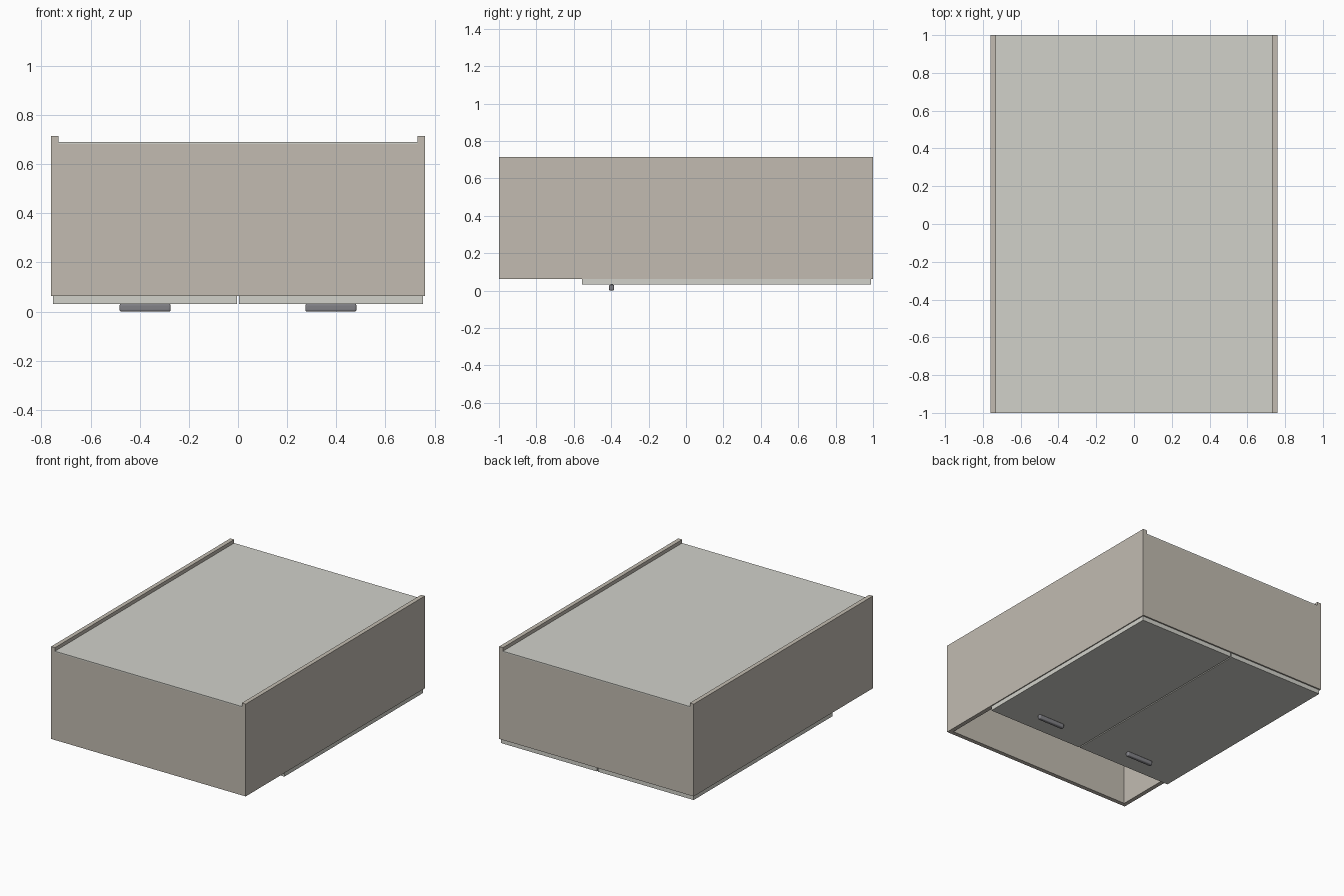
import bpy
import bmesh

if "Cube" in bpy.data.objects:
    bpy.data.objects.remove(bpy.data.objects["Cube"])


def material(name, rgb):
    m = bpy.data.materials.new(name)
    m.diffuse_color = (*rgb, 1)
    m.use_nodes = True
    m.node_tree.nodes["Principled BSDF"].inputs["Base Color"].default_value = m.diffuse_color
    return m


BODY = material("warm_grey_board", (0.54, 0.50, 0.44))
PANEL = material("pale_board", (0.64, 0.64, 0.59))
METAL = material("dark_metal", (0.22, 0.22, 0.24))


def box(name, x, y, z, mat=None):
    """Box from (min, max) ranges on each axis."""
    bm = bmesh.new()
    bmesh.ops.create_cube(bm, size=1)
    for v in bm.verts:
        v.co = [r[0] if c < 0 else r[1] for c, r in zip(v.co, (x, y, z))]
    me = bpy.data.meshes.new(name)
    bm.to_mesh(me)
    bm.free()
    ob = bpy.data.objects.new(name, me)
    bpy.context.collection.objects.link(ob)
    if mat:
        me.materials.append(mat)
    return ob


W, T, BOTTOM, BACK, TOP = 0.76, 0.03, 0.063, 0.682, 0.715

# Carcass: one-piece cross-section with raised side lips, run along y
profile = [(-W, BOTTOM), (W, BOTTOM), (W, TOP), (W - T, TOP),
           (W - T, BACK), (T - W, BACK), (T - W, TOP), (-W, TOP)]
bm = bmesh.new()
face = bm.faces.new([bm.verts.new((x, -1, z)) for x, z in profile])
ext = bmesh.ops.extrude_face_region(bm, geom=[face])
bmesh.ops.translate(bm, vec=(0, 2, 0),
                    verts=[g for g in ext["geom"] if isinstance(g, bmesh.types.BMVert)])
bmesh.ops.recalc_face_normals(bm, faces=bm.faces)
me = bpy.data.meshes.new("carcass")
bm.to_mesh(me)
bm.free()
me.materials.append(BODY)
carcass = bpy.data.objects.new("carcass", me)
bpy.context.collection.objects.link(carcass)

# Hollow interior, open on the underside
cutter = box("interior_cutter", (T - W, W - T), (T - 1, 1 - T), (0, BACK - 0.006), BODY)
cutter.hide_render = True
cutter.hide_set(True)
cut = carcass.modifiers.new("hollow", "BOOLEAN")
cut.object = cutter
cut.operation = "DIFFERENCE"
cut.solver = "EXACT"

# Back panel set between the lips
box("back_panel", (T - W, W - T), (-1, 1), (BACK, 0.69), PANEL)

# Shelf separating the open niche from the door compartment
box("niche_shelf", (T - W, W - T), (-0.55, -0.52), (BOTTOM, BACK - 0.006), BODY)

# Pair of doors, each with a rounded bar handle
for side, s in (("left", -1), ("right", 1)):
    box(side + "_door", sorted((s * 0.004, s * 0.753)), (-0.557, 0.99),
        (0.032, BOTTOM), PANEL)
    handle = box(side + "_handle", sorted((s * 0.274, s * 0.482)), (-0.411, -0.384),
                 (0, 0.032), METAL)
    bev = handle.modifiers.new("rounding", "BEVEL")
    bev.width = 0.008
    bev.segments = 4
    bpy.context.view_layer.objects.active = handle
    handle.select_set(True)
    bpy.ops.object.shade_smooth_by_angle()
    handle.select_set(False)
